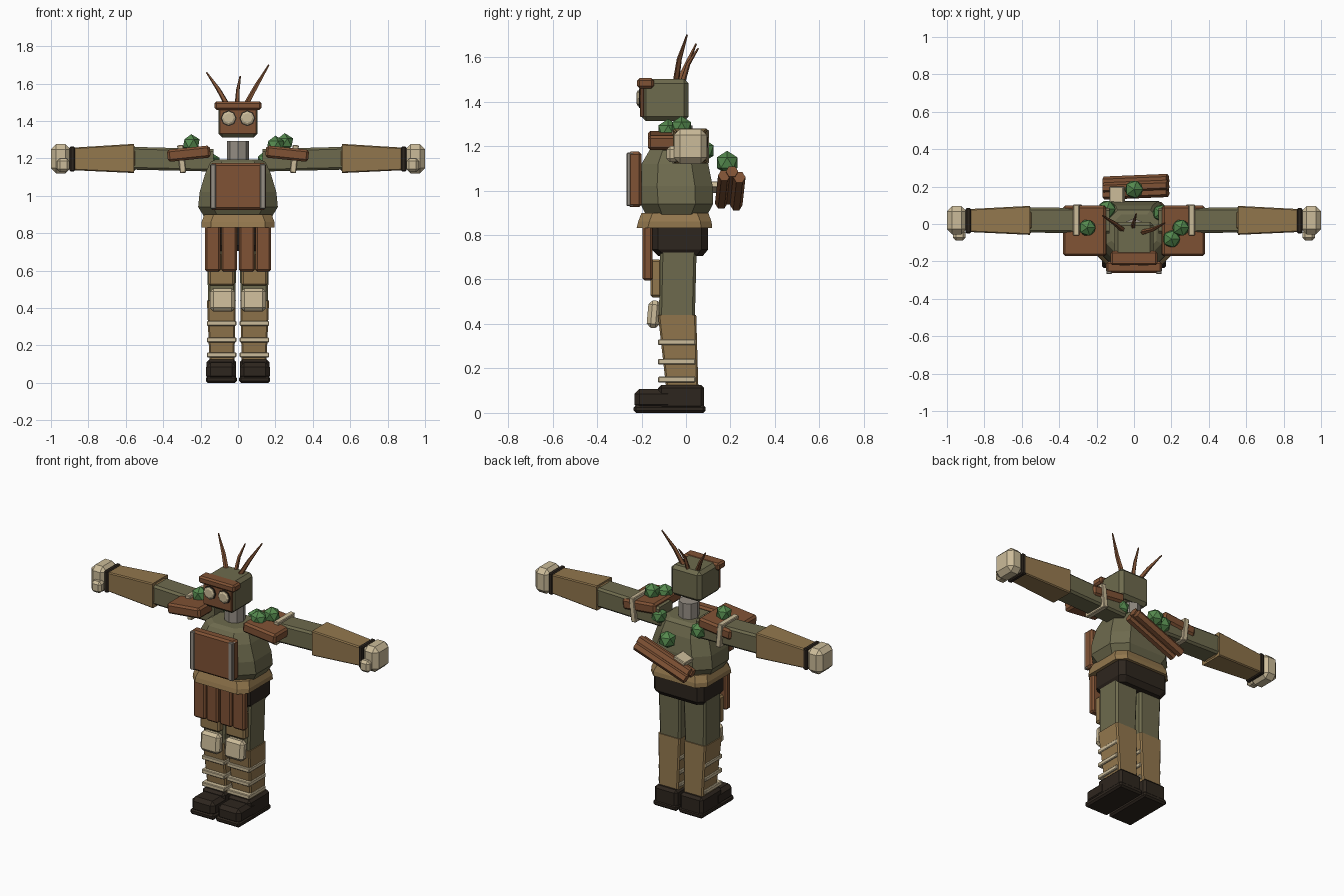
import bpy, bmesh, math
from mathutils import Vector, Matrix

cube = bpy.data.objects.get("Cube")
if cube:
    bpy.data.objects.remove(cube, do_unlink=True)


def material(name, rgb):
    m = bpy.data.materials.new(name)
    m.use_nodes = True
    m.diffuse_color = (*rgb, 1)
    m.node_tree.nodes["Principled BSDF"].inputs["Base Color"].default_value = (*rgb, 1)
    return m


OLIVE = material("olive cloth", (.155, .145, .075))
BARK = material("bark brown", (.215, .085, .035))
TAN = material("tan leather", (.29, .185, .075))
DARK = material("dark leather", (.027, .019, .013))
BONE = material("pale bone", (.60, .50, .32))
LEAF = material("leaf green", (.09, .25, .075))
GREY = material("grey strap", (.30, .27, .23))


def finish(name, bm, mat, pair=False):
    """Make an object, or a mirrored left and right pair."""
    bmesh.ops.recalc_face_normals(bm, faces=bm.faces)
    for side in (("left_", "right_") if pair else ("",)):
        if side == "right_":
            bmesh.ops.scale(bm, vec=(-1, 1, 1), verts=bm.verts)
            bmesh.ops.reverse_faces(bm, faces=bm.faces)
        mesh = bpy.data.meshes.new(side + name)
        bm.to_mesh(mesh)
        mesh.materials.append(mat)
        ob = bpy.data.objects.new(side + name, mesh)
        bpy.context.collection.objects.link(ob)
    bm.free()


def box(name, mat, x, y, z, bevel=.012, pair=False, tilt=0, axis='Y'):
    """Bevelled box from its extents, optionally tilted about its centre."""
    bm = bmesh.new()
    bmesh.ops.create_cube(bm, size=1)
    bmesh.ops.scale(bm, vec=[b - a for a, b in (x, y, z)], verts=bm.verts)
    if bevel:
        bmesh.ops.bevel(bm, geom=bm.edges[:], offset=bevel, segments=1, affect='EDGES')
    bm.transform(Matrix.Translation([(a + b) / 2 for a, b in (x, y, z)])
                 @ Matrix.Rotation(math.radians(tilt), 4, axis))
    finish(name, bm, mat, pair)


def loft(name, mat, rings, pair=False):
    """Skin a list of point rings and cap both ends."""
    bm = bmesh.new()
    rows = [[bm.verts.new(p) for p in ring] for ring in rings]
    n = len(rows[0])
    for a, b in zip(rows, rows[1:]):
        for i in range(n):
            j = (i + 1) % n
            bm.faces.new((a[i], a[j], b[j], b[i]))
    bm.faces.new(rows[0])
    bm.faces.new(rows[-1])
    finish(name, bm, mat, pair)


def section(pos, a, b, c, axis='Z'):
    """Chamfered rectangle across the given axis."""
    (a0, a1), (b0, b1) = a, b
    pts = [(a0 + c, b0), (a1 - c, b0), (a1, b0 + c), (a1, b1 - c),
           (a1 - c, b1), (a0 + c, b1), (a0, b1 - c), (a0, b0 + c)]
    return [(u, v, pos) if axis == 'Z' else (pos, u, v) for u, v in pts]


def tube(name, mat, points, radii, sides=6, pair=False):
    pts = [Vector(p) for p in points]
    rings = []
    for i, p in enumerate(pts):
        d = pts[min(i + 1, len(pts) - 1)] - pts[max(i - 1, 0)]
        q = d.to_track_quat('Z', 'Y')
        rings.append([p + q @ Vector((radii[i] * math.cos(k * math.tau / sides),
                                      radii[i] * math.sin(k * math.tau / sides), 0))
                      for k in range(sides)])
    loft(name, mat, rings, pair)


# Head, face and neck
box("head", OLIVE, (-.105, .105), (-.2, .012), (1.312, 1.502), .02)
box("face_plate", BARK, (-.1, .1), (-.206, -.19), (1.33, 1.465), .004)
box("brow", BARK, (-.125, .125), (-.22, -.145), (1.46, 1.505), .01)
tube("eye_rim", DARK, [(.05, -.19, 1.415), (.05, -.211, 1.415)], (.043, .043), 8, True)
tube("eye", BONE, [(.05, -.19, 1.415), (.05, -.216, 1.415), (.05, -.222, 1.415)],
     (.036, .036, .026), 8, True)
tube("neck", GREY, [(0, -.03, 1.15), (0, -.03, 1.292)], (.06, .06), 8)

# Twigs on the head
tube("left_twig", BARK, [(.045, -.045, 1.49), (.1, -.03, 1.59), (.165, .005, 1.70)],
     (.015, .012, .004), 5)
tube("right_twig", BARK, [(-.06, -.03, 1.49), (-.105, .005, 1.57), (-.168, .045, 1.66)],
     (.015, .012, .004), 5)
tube("middle_twig", BARK, [(-.005, -.015, 1.49), (0, .01, 1.57), (.012, .055, 1.64)],
     (.013, .01, .004), 5)

# Torso
loft("torso", OLIVE, [section(.87, (-.17, .17), (-.17, .085), .07),
                      section(.94, (-.213, .213), (-.205, .122), .08),
                      section(1.02, (-.205, .205), (-.21, .12), .08),
                      section(1.12, (-.175, .175), (-.2, .1), .075),
                      section(1.18, (-.148, .148), (-.165, .075), .06),
                      section(1.195, (-.12, .12), (-.14, .05), .05)])
box("chest_plate", BARK, (-.15, .15), (-.262, -.2), (.925, 1.175), .012)
box("chest_strap", GREY, (.118, .148), (-.268, -.235), (.93, 1.17), .004, True)
loft("waist_band", TAN, [section(.832, (-.195, .195), (-.222, .118), .05),
                         section(.86, (-.195, .195), (-.215, .115), .05),
                         section(.9, (-.18, .18), (-.2, .1), .05)])
loft("hips", DARK, [section(.705, (-.155, .155), (-.125, .075), .03),
                    section(.735, (-.175, .175), (-.155, .1), .03),
                    section(.84, (-.175, .175), (-.155, .1), .03)])

# Hanging skirt plates
for label, x in (("inner", .047), ("outer", .135)):
    box(label + "_skirt_plate", BARK, (x - .042, x + .042), (-.195, -.15), (.595, .842),
        .01, True)

# Legs
loft("thigh", OLIVE, [section(.43, (.014, .16), (-.122, .04), .012),
                      section(.75, (.008, .166), (-.115, .048), .012)], True)
box("thigh_pad", TAN, (.02, .157), (-.16, -.11), (.52, .69), .01, True)
loft("shin", TAN, [section(.1, (.02, .152), (-.088, .056), .008),
                   section(.44, (.012, .166), (-.126, .046), .008)], True)
box("knee_guard", BONE, (.017, .15), (-.173, -.115), (.382, .505), .018, True, -5, 'X')
for label, z in (("upper", .318), ("middle", .23), ("lower", .15)):
    box(label + "_shin_wrap", BONE, (.009, .166), (-.126, .042), (z - .013, z + .013),
        .004, True)

# Boots
box("boot_sole", DARK, (.006, .172), (-.235, .087), (0, .035), .01, True)
box("boot_toe", DARK, (.01, .17), (-.232, -.06), (.015, .108), .022, True)
box("boot_heel", DARK, (.01, .168), (-.125, .082), (.015, .126), .015, True)

# Arms and hands
loft("upper_arm", OLIVE, [section(.13, (-.05, .085), (1.13, 1.25), .012, 'X'),
                          section(.56, (-.046, .088), (1.14, 1.262), .012, 'X')], True)
box("elbow", TAN, (.525, .6), (-.05, .092), (1.133, 1.268), .03, True)
loft("forearm", TAN, [section(.555, (-.058, .097), (1.122, 1.278), .006, 'X'),
                      section(.88, (-.043, .08), (1.137, 1.258), .006, 'X')], True)
box("cuff", DARK, (.872, .9), (-.05, .085), (1.13, 1.265), .006, True)
box("hand", BONE, (.895, 1.0), (-.055, .095), (1.12, 1.277), .028, True)
box("thumb", BONE, (.9, .968), (-.087, -.03), (1.128, 1.2), .015, True)

# Shoulder guards and their straps
box("shoulder_guard", BARK, (.148, .378), (-.172, .098), (1.193, 1.258), .012, True, 6)
box("arm_strap", BONE, (.285, .318), (-.062, .104), (1.122, 1.272), .004, True, 6)

# Leaf clumps
for i, (x, y, z, r) in enumerate([(-.25, -.02, 1.28, .05), (-.145, .08, 1.18, .052),
                                  (.2, -.08, 1.27, .052), (.25, -.02, 1.285, .05),
                                  (.145, .06, 1.19, .05), (0, .185, 1.125, .054)]):
    bm = bmesh.new()
    bmesh.ops.create_icosphere(bm, subdivisions=1, radius=r,
                               matrix=Matrix.Translation((x, y, z)))
    finish(f"leaf_clump_{i + 1}", bm, LEAF)

# Bundle of sticks slung across the back
for i, (dy, dz) in enumerate([(-.035, 0), (0, .018), (.033, -.008)]):
    tube(f"back_stick_{i + 1}", BARK, [(.18, .207 + dy, 1.068 + dz),
                                       (-.16, .193 + dy, .942 + dz)], (.028, .028), 6)
box("bundle_tie", BONE, (-.13, -.05), (.11, .2), (1.0, 1.03), .004, False, -20)
